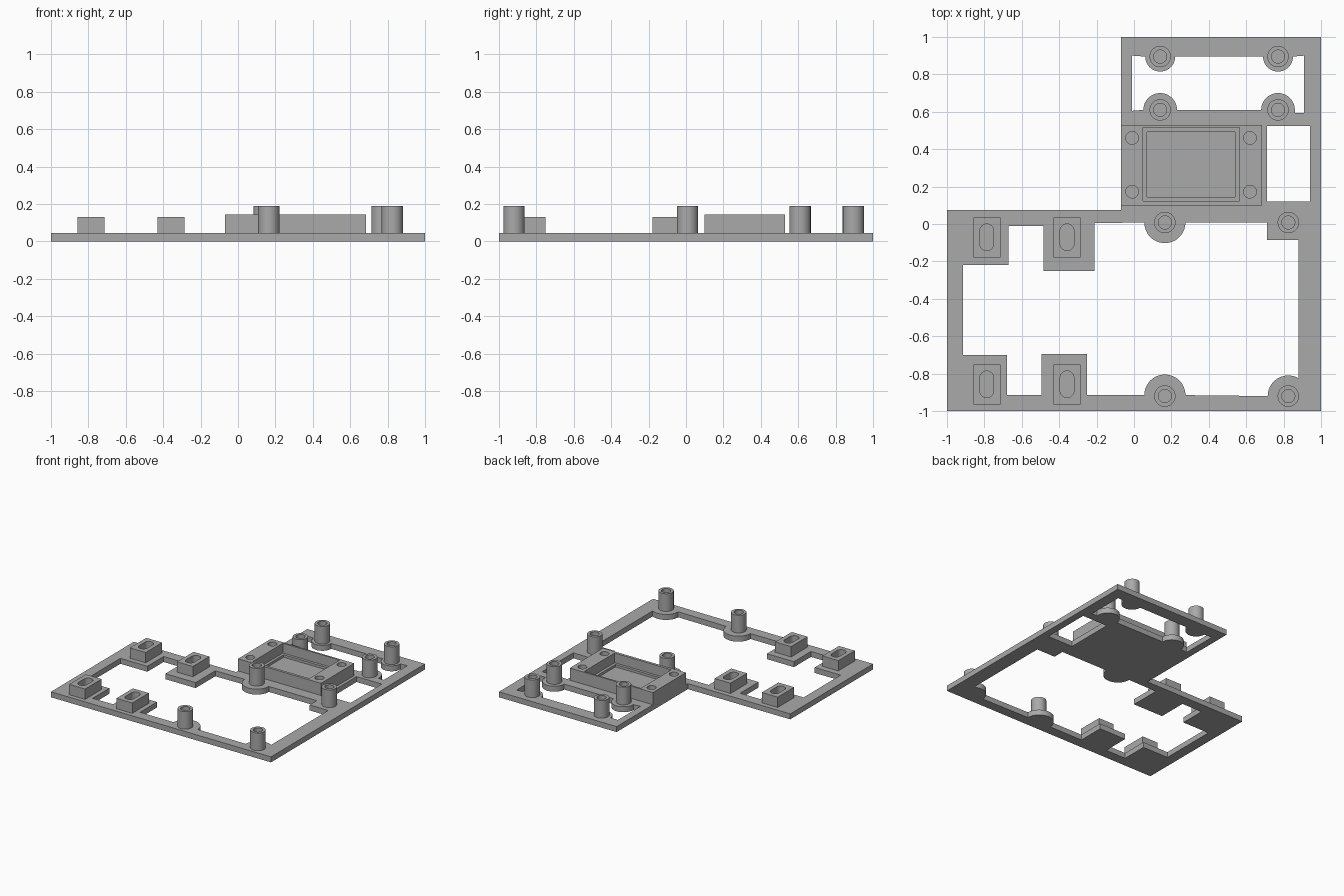
import bpy, bmesh, math

if "Cube" in bpy.data.objects:
    bpy.data.objects.remove(bpy.data.objects["Cube"])

grey = bpy.data.materials.new("plastic_grey")
grey.diffuse_color = (0.4, 0.4, 0.4, 1)
grey.use_nodes = True
grey.node_tree.nodes["Principled BSDF"].inputs["Base Color"].default_value = grey.diffuse_color


def arc(cx, cy, r, start, end, steps=24):
    angles = [math.radians(start + (end - start) * i / steps) for i in range(steps + 1)]
    return [(cx + r * math.cos(a), cy + r * math.sin(a)) for a in angles]


def circle(cx, cy, r):
    return arc(cx, cy, r, 0, 360, 48)[:-1]


def rect(x0, x1, y0, y1):
    return [(x0, y0), (x1, y0), (x1, y1), (x0, y1)]


def slot(cx, cy, r, half):
    return arc(cx, cy + half - r, r, 0, 180) + arc(cx, cy - half + r, r, 180, 360)


def extrude_profile(name, loops, z0, z1):
    """Fill an outline with holes and extrude it from z0 to z1."""
    curve = bpy.data.curves.new(name + "_profile", 'CURVE')
    curve.dimensions = '2D'
    curve.fill_mode = 'BOTH'
    curve.extrude = (z1 - z0) / 2
    for pts in loops:
        spline = curve.splines.new('POLY')
        spline.points.add(len(pts) - 1)
        for p, (x, y) in zip(spline.points, pts):
            p.co = (x, y, 0, 1)
        spline.use_cyclic_u = True
    temp = bpy.data.objects.new(name + "_profile", curve)
    bpy.context.collection.objects.link(temp)
    graph = bpy.context.evaluated_depsgraph_get()
    mesh = bpy.data.meshes.new_from_object(temp.evaluated_get(graph))
    bpy.data.objects.remove(temp)
    bpy.data.curves.remove(curve)

    bm = bmesh.new()
    bm.from_mesh(mesh)
    bmesh.ops.remove_doubles(bm, verts=bm.verts, dist=1e-5)
    bmesh.ops.recalc_face_normals(bm, faces=bm.faces)
    bmesh.ops.translate(bm, verts=bm.verts, vec=(0, 0, (z0 + z1) / 2))
    bm.to_mesh(mesh)
    bm.free()
    mesh.name = name
    mesh.materials.clear()
    mesh.materials.append(grey)
    obj = bpy.data.objects.new(name, mesh)
    bpy.context.collection.objects.link(obj)
    bpy.ops.object.select_all(action='DESELECT')
    obj.select_set(True)
    bpy.context.view_layer.objects.active = obj
    bpy.ops.object.shade_smooth_by_angle(angle=math.radians(30))
    return obj


PLATE = 0.045

# Base frame: L-shaped outline with three openings
outline = [(-1, -1), (1, -1), (1, 1), (-0.07, 1), (-0.07, 0.075), (-1, 0.075)]
back_opening = (
    [(-0.01, 0.605)] + arc(0.14, 0.61, 0.09, 180, 0) + arc(0.77, 0.61, 0.09, 180, 0)
    + [(0.86, 0.593), (0.91, 0.593), (0.91, 0.9)]
    + arc(0.77, 0.895, 0.08, 0, -180) + arc(0.14, 0.895, 0.08, 0, -180) + [(-0.01, 0.9)])
side_opening = rect(0.71, 0.94, 0.12, 0.525)
front_opening = (
    [(-0.915, -0.7), (-0.68, -0.7), (-0.68, -0.915), (-0.495, -0.915),
     (-0.495, -0.695), (-0.25, -0.695), (-0.25, -0.915)]
    + arc(0.165, -0.915, 0.11, 180, 0) + arc(0.825, -0.92, 0.11, 180, 60)
    + [(0.88, -0.085), (0.71, -0.085), (0.71, 0.008)]
    + arc(0.165, 0.008, 0.11, 0, -180)
    + [(-0.21, 0.005), (-0.21, -0.25), (-0.485, -0.25), (-0.485, -0.01),
       (-0.67, -0.01), (-0.67, -0.22), (-0.915, -0.22)])
extrude_profile("base_frame", [outline, back_opening, side_opening, front_opening], 0, PLATE)

# Hollow standoff posts
for x, y in [(0.14, 0.895), (0.77, 0.895), (0.14, 0.61), (0.77, 0.61),
             (0.165, 0.008), (0.825, 0.008), (0.165, -0.92), (0.825, -0.92)]:
    extrude_profile("standoff_post", [circle(x, y, 0.057), circle(x, y, 0.035)], PLATE, 0.19)

# Slotted mounting blocks
for x in (-0.787, -0.358):
    for y in (-0.071, -0.857):
        extrude_profile("slotted_block",
                        [rect(x - 0.072, x + 0.072, y - 0.107, y + 0.107),
                         slot(x, y, 0.037, 0.071)], PLATE, 0.13)

# Raised housing with pocket and corner screw holes
pocket = rect(0.048, 0.563, 0.122, 0.515)
screw_holes = [circle(x, y, 0.034) for x in (-0.01, 0.62) for y in (0.173, 0.46)]
extrude_profile("housing", [rect(-0.07, 0.685, 0.1, 0.53), pocket] + screw_holes, PLATE, 0.145)

# Narrow ledge around the pocket floor
extrude_profile("pocket_ledge", [pocket, rect(0.07, 0.541, 0.144, 0.493)], PLATE, 0.065)
